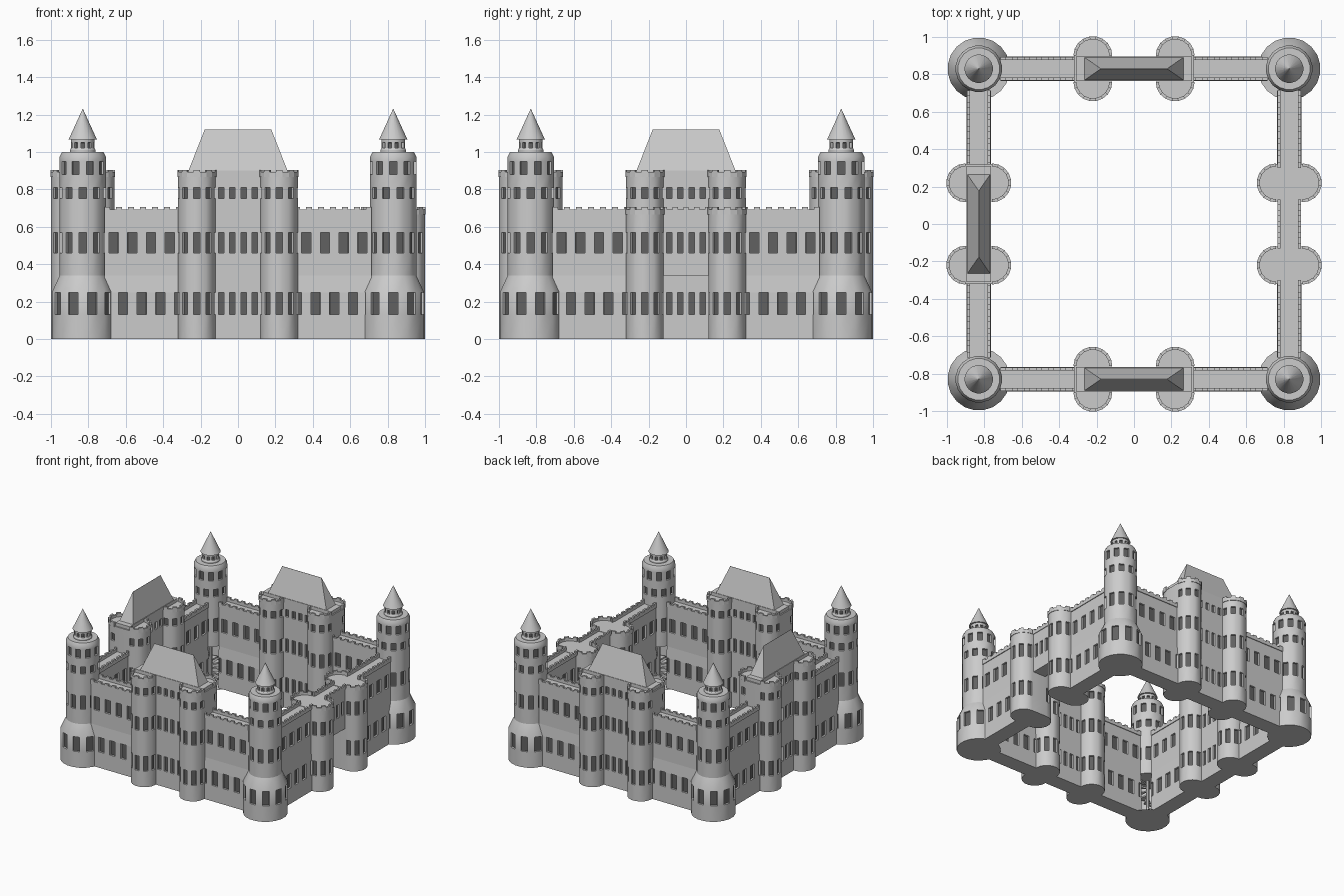
import bpy, bmesh
from math import sin, cos, radians, pi
from mathutils import Matrix

if "Cube" in bpy.data.objects:
    bpy.data.objects.remove(bpy.data.objects["Cube"])

glass = bpy.data.materials.new("window_dark")
glass.diffuse_color = (0.12, 0.12, 0.12, 1)
glass.use_nodes = True
glass.node_tree.nodes["Principled BSDF"].inputs["Base Color"].default_value = glass.diffuse_color
stone = bpy.data.materials.new("stone")
stone.diffuse_color = (0.6, 0.6, 0.6, 1)
stone.use_nodes = True
stone.node_tree.nodes["Principled BSDF"].inputs["Base Color"].default_value = stone.diffuse_color


def loft(bm, rings, windows=None, skip=(), caps=(True, True), flip=False):
    """Skin (points, z) rings; windows maps row -> parity of recessed columns."""
    windows = windows or {}
    vs = [[bm.verts.new((x, y, z)) for x, y in pts] for pts, z in rings]
    n, panes, made = len(vs[0]), [], []
    for r in range(len(vs) - 1):
        for i in range(n):
            if i in skip:
                continue
            j = (i + 1) % n
            f = bm.faces.new((vs[r][i], vs[r][j], vs[r + 1][j], vs[r + 1][i]))
            made.append(f)
            if r in windows and i % 2 == windows[r]:
                panes.append(f)
    if caps[0]:
        made.append(bm.faces.new(vs[0][::-1]))
    if caps[1]:
        made.append(bm.faces.new(vs[-1]))
    if flip:
        bmesh.ops.reverse_faces(bm, faces=made)
    if panes:
        bm.normal_update()
        bmesh.ops.inset_individual(bm, faces=panes, thickness=0.001, depth=-0.014)
        for f in panes:
            f.material_index = 1


def finish(name, bm, turn, offset=(0, 0, 0), smooth=True):
    me = bpy.data.meshes.new(name)
    bm.to_mesh(me)
    bm.free()
    me.materials.append(stone)
    me.materials.append(glass)
    if smooth:
        me.shade_smooth()
        me.set_sharp_from_angle(angle=radians(30))
    ob = bpy.data.objects.new(name, me)
    ob.matrix_world = Matrix.Rotation(turn * pi / 2, 4, 'Z') @ Matrix.Translation(offset)
    bpy.context.collection.objects.link(ob)


def circle(r, n=20):
    # first face is centred on the outward front direction
    return [(r * cos(radians(-90 + 360 / n * (i - .5))),
             r * sin(radians(-90 + 360 / n * (i - .5)))) for i in range(n)]


def slab(xs, h):
    return [(x, -h) for x in xs] + [(x, h) for x in reversed(xs)]


def capsule(r, d):
    front = [(r * cos(radians(180 + 20 * i)), -d + r * sin(radians(180 + 20 * i))) for i in range(10)]
    return front + [(-x, -y) for x, y in front]


def parapet(bm, outer, inner, z0, z1):
    # low wall along a path, with every other piece raised as a merlon
    for i in range(len(outer) - 1):
        quad = [outer[i], outer[i + 1], inner[i + 1], inner[i]]
        loft(bm, [(quad, z0), (quad, z1 if i % 2 == 0 else z1 - .013)])


def corner_tower(k):
    at = (-.83, -.83, 0)
    inner_side = (6, 7, 8, 9)
    # flared base, open toward the courtyard, with a hollow room inside
    bm = bmesh.new()
    loft(bm, [(circle(r), z) for r, z in
              [(.167, 0), (.167, .13), (.167, .25), (.125, .34)]],
         {1: 1}, inner_side, (True, False))
    loft(bm, [(circle(.118), .0), (circle(.118), .34)], None, inner_side, (False, False), True)
    finish("tower_base", bm, k, at)
    # shaft
    bm = bmesh.new()
    loft(bm, [(circle(r), z) for r, z in
              [(.125, .34), (.125, .46), (.125, .57), (.125, .75), (.125, .81),
               (.125, .88), (.125, .95), (.125, .975), (.112, 1.0)]],
         {1: 0, 3: 0, 5: 1})
    finish("tower_shaft", bm, k, at)
    # lantern and pointed roof
    bm = bmesh.new()
    loft(bm, [(circle(r), z) for r, z in
              [(.07, .995), (.07, 1.01), (.064, 1.02), (.064, 1.05), (.064, 1.08)]], {2: 0})
    finish("tower_lantern", bm, k, at)
    bm = bmesh.new()
    loft(bm, [(circle(.076), 1.068), (circle(.001), 1.23)])
    finish("tower_spire", bm, k, at)
    # spiral stair
    bm = bmesh.new()
    loft(bm, [(circle(.014, 8), 0), (circle(.014, 8), .34)])
    for s in range(11):
        a, b = radians(20 + 32 * s), radians(54 + 32 * s)
        wedge = [(.01 * cos(a), .01 * sin(a)), (.095 * cos(a), .095 * sin(a)),
                 (.095 * cos(b), .095 * sin(b)), (.01 * cos(b), .01 * sin(b))]
        loft(bm, [(wedge, .015 + .029 * s), (wedge, .027 + .029 * s)])
    finish("spiral_stair", bm, k, at, False)


def wall(k, s):
    xs = [-.715] + [-.69 + .05 * i for i in range(8)] + [-.30]
    if s > 0:
        xs = [-x for x in reversed(xs)]
    bm = bmesh.new()
    # battered wall with two window rows
    loft(bm, [(slab(xs, h), z) for h, z in
              [(.065, 0), (.065, .13), (.065, .25), (.056, .34), (.056, .46), (.056, .57), (.056, .67)]],
         {1: 0, 4: 1})
    ps = [s * (.30 + .415 * i / 13) for i in range(14)]
    for side in (-1, 1):
        parapet(bm, [(x, side * .062) for x in ps], [(x, side * .046) for x in ps], .665, .705)
    bmesh.ops.recalc_face_normals(bm, faces=bm.faces)
    finish("curtain_wall", bm, k, (0, -.83, 0), False)


def gatehouse(k):
    gate = k == 1                     # the low side with the open gateway
    top = .705 if gate else .905
    # pair of long round-ended towers
    zs = [0, .13, .25, .46, .57] + ([] if gate else [.75, .81]) + [top - .032]
    rows = {1: 0, 3: 0} if gate else {1: 0, 3: 0, 5: 0}
    for s in (-1, 1):
        bm = bmesh.new()
        loft(bm, [(capsule(.1, .07), z) for z in zs], rows)
        outer, inner = capsule(.104, .07), capsule(.088, .07)
        for part in (slice(0, 10), slice(10, 20)):
            parapet(bm, outer[part], inner[part], top - .04, top)
        finish("gate_tower", bm, k, (.22 * s, -.83, 0))
    # block between the towers
    xs = [-.31] + [-.105 + .03 * i for i in range(8)] + [.31]
    bm = bmesh.new()
    if gate:
        lv = [(.057, .34), (.057, .46), (.057, .57), (.057, .67)]
        loft(bm, [(slab(xs, h), z) for h, z in lv], {1: 1})
        ps = [-.13 + .26 * i / 9 for i in range(10)]
        for side in (-1, 1):
            parapet(bm, [(x, side * .062) for x in ps], [(x, side * .046) for x in ps], .665, .705)
        bmesh.ops.recalc_face_normals(bm, faces=bm.faces)
        finish("gate_bridge", bm, k, (0, -.83, 0), False)
        return
    lv = [(.065, 0), (.065, .13), (.065, .25), (.065, .46), (.065, .57), (.065, .75), (.065, .81), (.065, .9)]
    loft(bm, [(slab(xs, h), z) for h, z in lv], {1: 1, 3: 1, 5: 1})
    finish("keep_block", bm, k, (0, -.83, 0), False)
    # hipped roof
    bm = bmesh.new()
    loft(bm, [(slab([-.265, .265], .061), .9), (slab([-.178, .178], .001), 1.12)])
    finish("hipped_roof", bm, k, (0, -.83, 0), False)


# four identical corners and sides; side 1 is the open gate
for k in range(4):
    corner_tower(k)
    for s in (-1, 1):
        wall(k, s)
    gatehouse(k)
